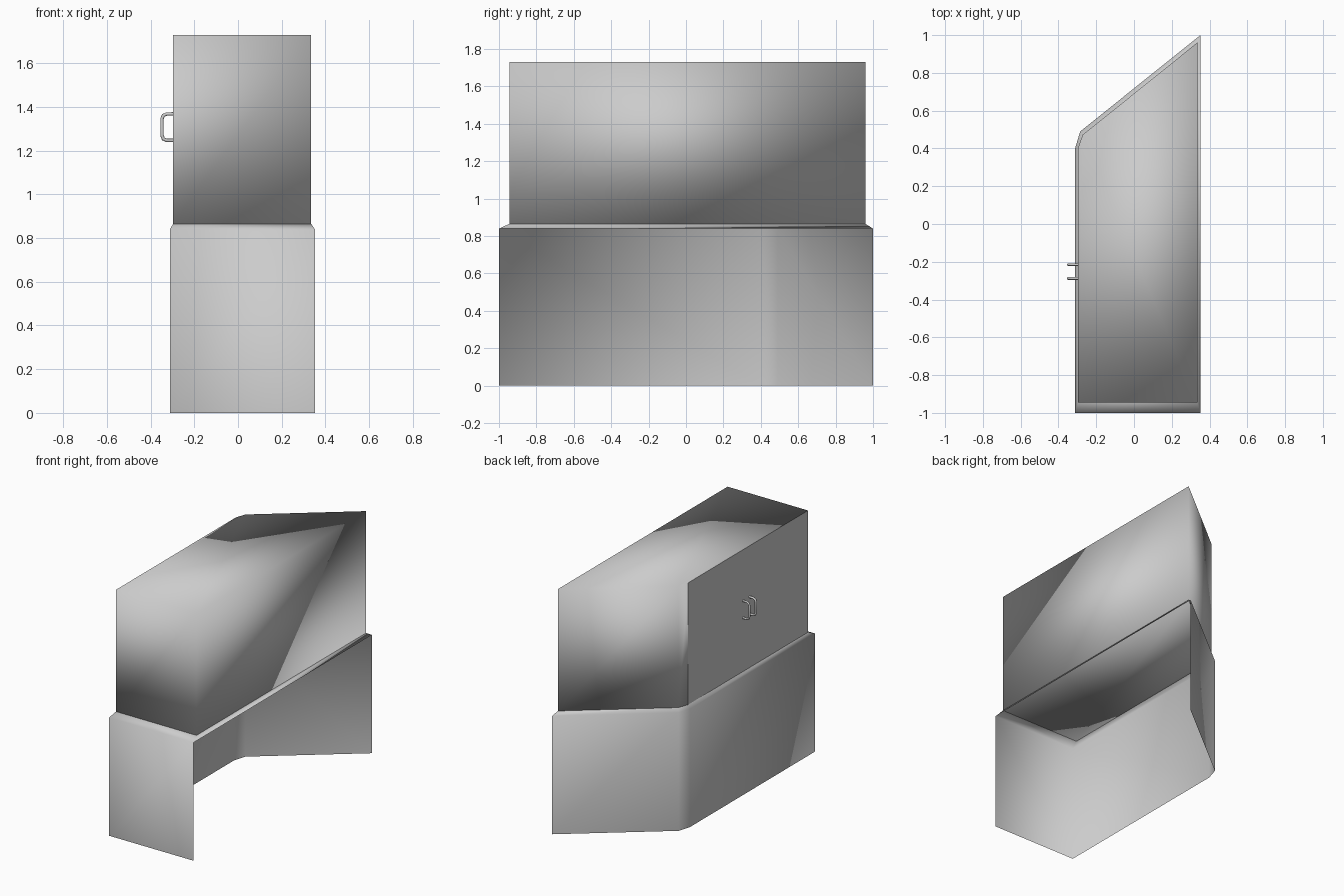
import bpy, bmesh
from mathutils import Vector

cube = bpy.data.objects.get("Cube")
if cube:
    bpy.data.objects.remove(cube, do_unlink=True)

grey = bpy.data.materials.new("light grey")
grey.use_nodes = True
colour = (0.6, 0.6, 0.6, 1)
grey.diffuse_color = colour
grey.node_tree.nodes["Principled BSDF"].inputs["Base Color"].default_value = colour

BODY_BASE, BODY_TOP, SKIRT_TOP = 0.865, 1.73, 0.84

# Plan outlines, running from front right along the left wall to the back corner
body_plan = [(0.335, -0.945), (-0.297, -0.945), (-0.297, 0.4), (-0.272, 0.472), (0.335, 0.96)]
skirt_plan = [(0.352, -1), (-0.312, -1), (-0.312, 0.4), (-0.285, 0.49), (0.352, 1)]


def ring(bm, plan, z):
    return [bm.verts.new((x, y, z)) for x, y in plan]


def bridge(bm, low, high, closed):
    count = len(low)
    for i in range(count if closed else count - 1):
        j = (i + 1) % count
        bm.faces.new((low[j], low[i], high[i], high[j]))


def finish(bm, name):
    for face in bm.faces:
        face.smooth = True
    mesh = bpy.data.meshes.new(name)
    bm.to_mesh(mesh)
    bm.free()
    mesh.materials.append(grey)
    obj = bpy.data.objects.new(name, mesh)
    bpy.context.collection.objects.link(obj)
    return obj


# Closed upper body, softly shaded apart from the crisp left wall
bm = bmesh.new()
low, high = ring(bm, body_plan, BODY_BASE), ring(bm, body_plan, BODY_TOP)
bridge(bm, low, high, True)
bm.faces.new(low)
bm.faces.new(high[::-1])
bmesh.ops.recalc_face_normals(bm, faces=bm.faces)
for face in bm.faces:
    if face.normal.x < -0.99:
        for edge in face.edges:
            edge.smooth = False
finish(bm, "upper_body")

# Thin skirt, open on one side, with a sloping lip all round
bm = bmesh.new()
foot, shoulder = ring(bm, skirt_plan, 0), ring(bm, skirt_plan, SKIRT_TOP)
neck = ring(bm, body_plan, BODY_BASE)
bridge(bm, foot, shoulder, False)
bridge(bm, shoulder, neck, True)
finish(bm, "lower_skirt")


# Pair of rounded wire handles on the left wall
def handle(name, y, radius):
    wall, out, bottom, top, bend = -0.295, -0.348, 1.247, 1.368, 0.022
    path = [(wall, top), (out + bend, top), (out + bend * 0.3, top - bend * 0.3), (out, top - bend),
            (out, bottom + bend), (out + bend * 0.3, bottom + bend * 0.3), (out + bend, bottom), (wall, bottom)]
    curve = bpy.data.curves.new(name, "CURVE")
    curve.dimensions = "3D"
    curve.bevel_depth = radius
    curve.bevel_resolution = 2
    spline = curve.splines.new("POLY")
    spline.points.add(len(path) - 1)
    for point, (x, z) in zip(spline.points, path):
        point.co = (x, y, z, 1)
    curve.materials.append(grey)
    obj = bpy.data.objects.new(name, curve)
    bpy.context.collection.objects.link(obj)


handle("rear_handle", -0.215, 0.007)
handle("front_handle", -0.288, 0.008)
